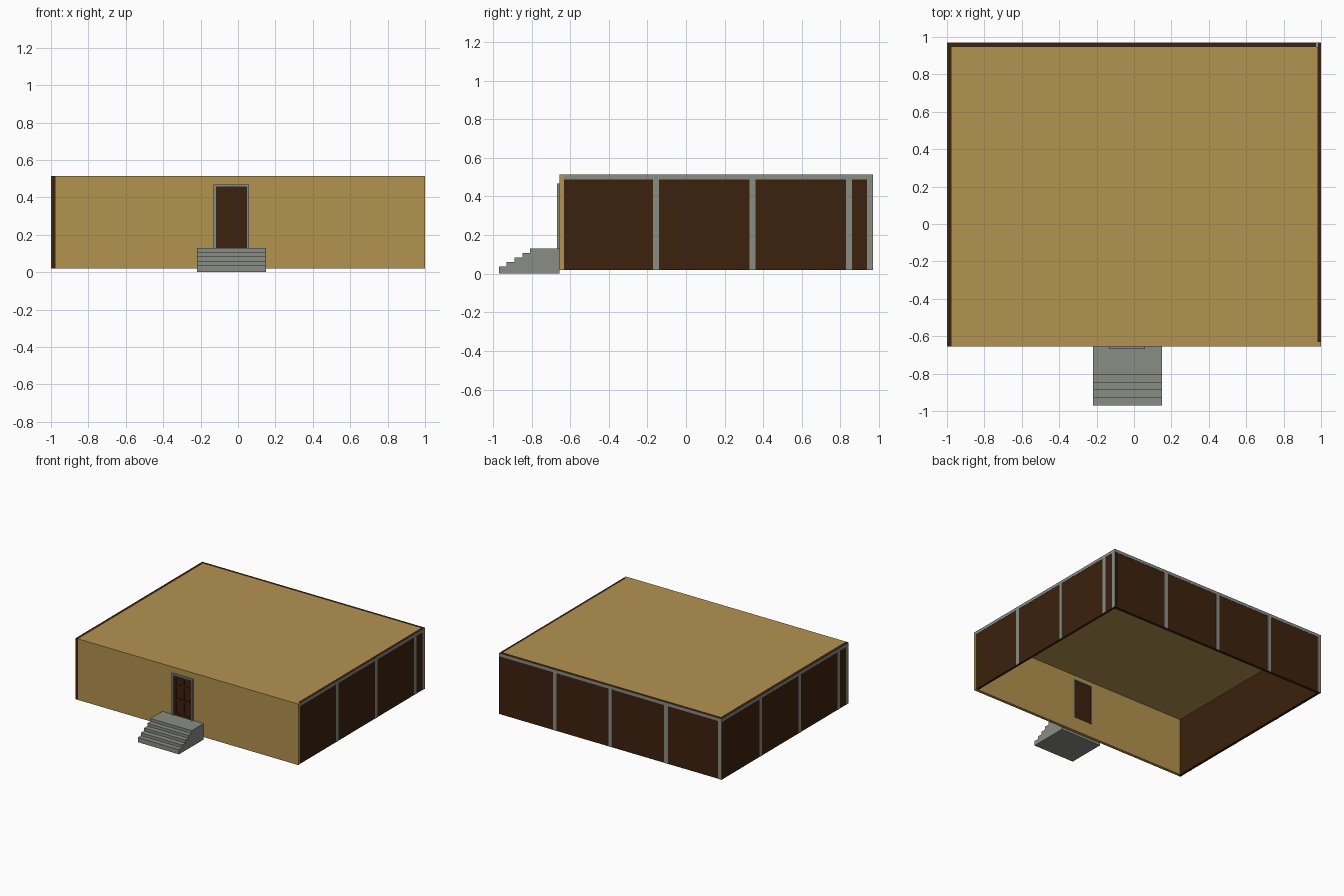
import bpy, bmesh
from mathutils import Vector

if "Cube" in bpy.data.objects:
    bpy.data.objects.remove(bpy.data.objects["Cube"])


def material(name, rgb):
    m = bpy.data.materials.new(name)
    m.diffuse_color = (*rgb, 1)
    m.use_nodes = True
    m.node_tree.nodes["Principled BSDF"].inputs["Base Color"].default_value = m.diffuse_color
    return m


TAN = material("tan render", (0.45, 0.29, 0.078))
BROWN = material("dark brown wood", (0.045, 0.0155, 0.004))
GREY = material("grey stone", (0.254, 0.262, 0.235))


def finish(name, bm, mat):
    bmesh.ops.recalc_face_normals(bm, faces=bm.faces[:])
    me = bpy.data.meshes.new(name)
    bm.to_mesh(me)
    bm.free()
    me.materials.append(mat)
    ob = bpy.data.objects.new(name, me)
    bpy.context.collection.objects.link(ob)
    return ob


def add_box(bm, x0, x1, y0, y1, z0, z1):
    vs = bmesh.ops.create_cube(bm, size=1)["verts"]
    for v in vs:
        v.co = Vector((x1 if v.co.x > 0 else x0,
                       y1 if v.co.y > 0 else y0,
                       z1 if v.co.z > 0 else z0))


def boxes(name, mat, *dims):
    bm = bmesh.new()
    for d in dims:
        add_box(bm, *d)
    return finish(name, bm, mat)


def prism(name, mat, pts, to3d, depth):
    bm = bmesh.new()
    f = bm.faces.new([bm.verts.new(to3d(a, b)) for a, b in pts])
    r = bmesh.ops.extrude_face_region(bm, geom=[f])
    bmesh.ops.translate(bm, vec=depth,
                        verts=[g for g in r["geom"] if isinstance(g, bmesh.types.BMVert)])
    return finish(name, bm, mat)


X, F, B = 1.0, -0.655, 0.97     # half width, front and back planes
Z0, Z1 = 0.02, 0.515            # wall bottom and top
T, P, W = 0.024, 0.002, 0.032   # wall thickness, plate thickness, post width
DX0, DX1, DZ0, DZ1 = -0.13, 0.06, 0.13, 0.468   # door frame

# front wall with a door opening cut through it
front = boxes("front_wall", TAN, (-X + T, X, F, F + T, Z0, Z1))
cutter = boxes("door_cutter", TAN, (DX0 + .004, DX1 - .004, F - .1, F + .1, DZ0, DZ1 - .004))
cutter.hide_render = True
mod = front.modifiers.new("door_opening", 'BOOLEAN')
mod.operation, mod.object, mod.solver = 'DIFFERENCE', cutter, 'EXACT'
dg = bpy.context.evaluated_depsgraph_get()
front.data = bpy.data.meshes.new_from_object(front.evaluated_get(dg))
front.modifiers.clear()
bpy.data.objects.remove(cutter)

# flat roof and the other walls
boxes("roof", TAN, (-X + T, X - T + .004, F + T, B - T, Z1 - 0.025, Z1))
boxes("left_wall", BROWN, (-X + P, -X + T, F, B - P, Z0, Z1))
boxes("back_wall", BROWN, (-X + T, X - T, B - T, B - P, Z0, Z1))
boxes("right_wall", BROWN, (X - T + .004, X - P, F + T, B - P, Z0, Z1))

# grey frames: top beam and posts every half unit, running round the house
zt, zb = Z1 - 0.001, Z1 - 0.026
H = W / 2
right = [(X - P, X, F, B, zb, zt)]
back = [(-X, X - P, B - P, B, zb, zt)]
left = [(-X, -X + P, F, B - P, zb, zt)]
for i in (1, 2, 3):
    s = 0.5 * i
    right.append((X - P, X, F + s - H, F + s + H, Z0, zb))
    back.append((X - s - H, X - s + H, B - P, B, Z0, zb))
    left.append((-X, -X + P, B - s - H, B - s + H, Z0, zb))
right.append((X - P, X, B - W, B, Z0, zb))
back.append((-X, -X + W, B - P, B, Z0, zb))
left.append((-X, -X + P, F, F + W, Z0, zb))
boxes("right_timber_frame", GREY, *right)
boxes("back_timber_frame", GREY, *back)
boxes("left_timber_frame", GREY, *left)

# door frame
w = 0.014
prism("door_frame", GREY,
      [(DX0, DZ0), (DX0, DZ1), (DX1, DZ1), (DX1, DZ0),
       (DX1 - w, DZ0), (DX1 - w, DZ1 - w), (DX0 + w, DZ1 - w), (DX0 + w, DZ0)],
      lambda a, b: (a, F - 0.014, b), (0, 0.014 + T, 0))

# door leaf: back slab with raised rails leaving six sunken panels
x0, x1, z0, z1 = DX0 + w, DX1 - w, DZ0, DZ1 - w
yf = F - 0.002
leaf = [(x0, x1, yf + 0.006, F + T - 0.006, z0, z1)]
r, xm = 0.018, (x0 + x1) / 2
for a in (x0, xm - r / 2, x1 - r):
    leaf.append((a, a + r, yf, yf + 0.006, z0, z1))
for z in (z0, z0 + 0.12, z0 + 0.235, z1 - r):
    for a, b in ((x0 + r, xm - r / 2), (xm + r / 2, x1 - r)):
        leaf.append((a, b, yf, yf + 0.006, z, z + r))
boxes("door", BROWN, *leaf)
boxes("door_handle", BROWN, (x1 - 0.014, x1 - 0.006, yf - 0.008, yf, 0.27, 0.29))

# front steps and landing
pts = [(F, 0), (-0.97, 0)]
for y, z in zip((-0.97, -0.93, -0.888, -0.848, -0.808), (0.038, 0.061, 0.084, 0.107, 0.13)):
    pts += [(y, z - 0.023 if z > 0.04 else 0.01), (y, z)]
pts.append((F, 0.13))
prism("front_steps", GREY, pts, lambda a, b: (-0.22, a, b), (0.37, 0, 0))
